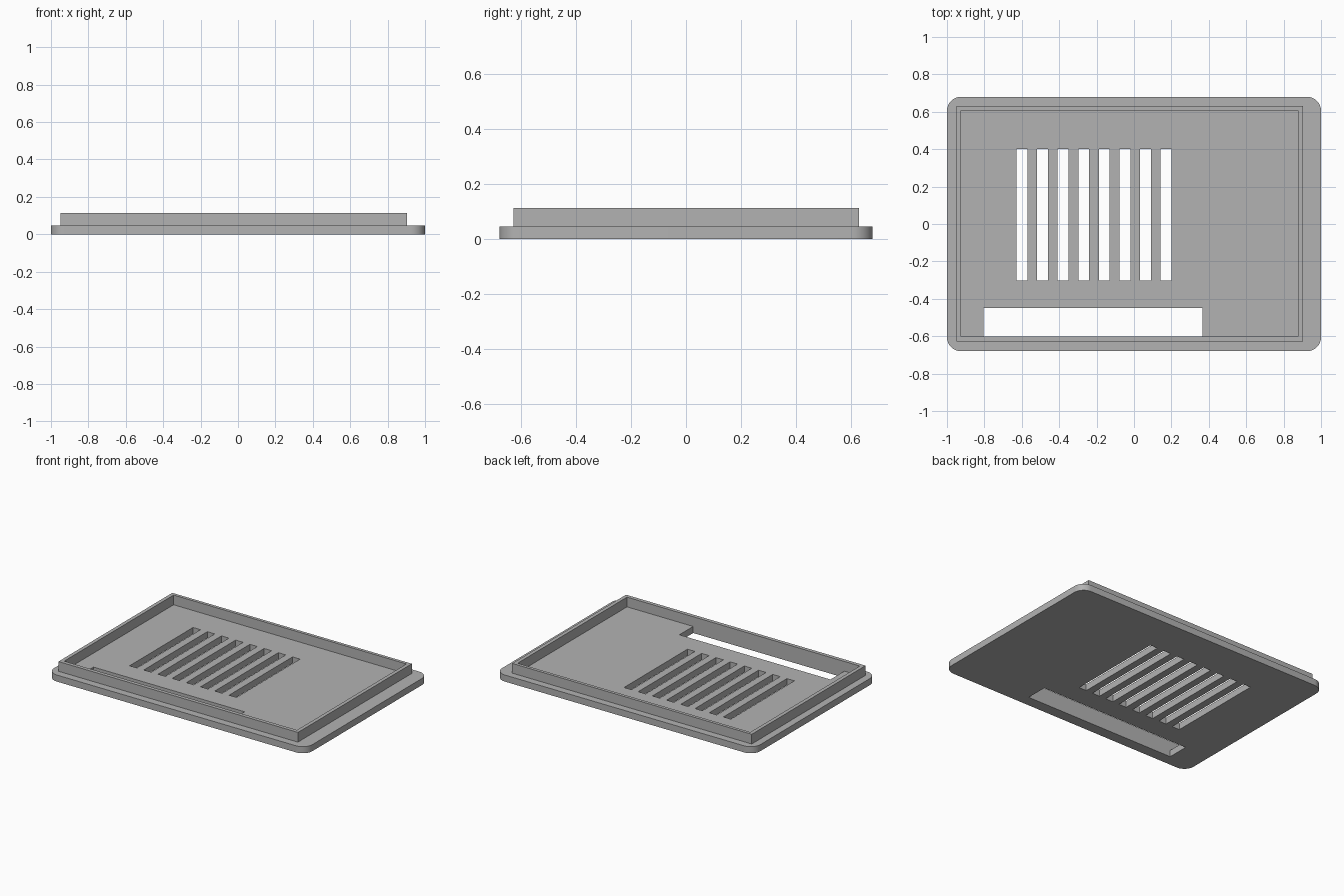
import bpy
import bmesh
import math
from mathutils import Vector

if "Cube" in bpy.data.objects:
    bpy.data.objects.remove(bpy.data.objects["Cube"], do_unlink=True)

PLATE_TOP = 0.046
RIM_TOP = 0.114

grey = bpy.data.materials.new("plain_grey")
grey.use_nodes = True
colour = (0.45, 0.45, 0.45, 1)
grey.diffuse_color = colour
grey.node_tree.nodes["Principled BSDF"].inputs["Base Color"].default_value = colour


def make_object(name, bm):
    bmesh.ops.recalc_face_normals(bm, faces=bm.faces)
    mesh = bpy.data.meshes.new(name)
    bm.to_mesh(mesh)
    bm.free()
    mesh.materials.append(grey)
    obj = bpy.data.objects.new(name, mesh)
    bpy.context.collection.objects.link(obj)
    return obj


def add_box(bm, x0, x1, y0, y1, z0, z1):
    verts = bmesh.ops.create_cube(bm, size=1)["verts"]
    bmesh.ops.scale(bm, vec=(x1 - x0, y1 - y0, z1 - z0), verts=verts)
    centre = Vector((x0 + x1, y0 + y1, z0 + z1)) / 2
    bmesh.ops.translate(bm, vec=centre, verts=verts)


def cut(target, cutter):
    cutter.hide_render = True
    mod = target.modifiers.new("cut", "BOOLEAN")
    mod.operation = "DIFFERENCE"
    mod.solver = "EXACT"
    mod.object = cutter
    bpy.context.view_layer.objects.active = target
    bpy.ops.object.modifier_apply(modifier=mod.name)
    bpy.data.objects.remove(cutter, do_unlink=True)


# Base plate with rounded corners
bm = bmesh.new()
add_box(bm, -1, 1, -0.68, 0.68, 0, PLATE_TOP)
corners = [e for e in bm.edges if abs(e.verts[0].co.z - e.verts[1].co.z) > 0.01]
bmesh.ops.bevel(bm, geom=corners, offset=0.075, segments=12, profile=0.5, affect="EDGES")
plate = make_object("base_plate", bm)

# Vent slots and the long window opening
bm = bmesh.new()
for i in range(8):
    x = -0.628 + i * 0.11
    add_box(bm, x, x + 0.058, -0.302, 0.4, -0.1, 0.2)
add_box(bm, -0.804, 0.366, -0.602, -0.449, -0.1, 0.2)
cut(plate, make_object("opening_cutter", bm))

# Raised rim, slightly offset to one side
bm = bmesh.new()
add_box(bm, -0.95, 0.904, -0.628, 0.63, PLATE_TOP, RIM_TOP)
rim = make_object("raised_rim", bm)
bm = bmesh.new()
add_box(bm, -0.924, 0.878, -0.602, 0.608, -0.1, 0.3)
cut(rim, make_object("rim_cutter", bm))

# Smooth corner rounding, crisp edges elsewhere
bpy.ops.object.select_all(action="DESELECT")
for obj in (plate, rim):
    obj.select_set(True)
bpy.context.view_layer.objects.active = plate
bpy.ops.object.shade_smooth_by_angle(angle=math.radians(30))
